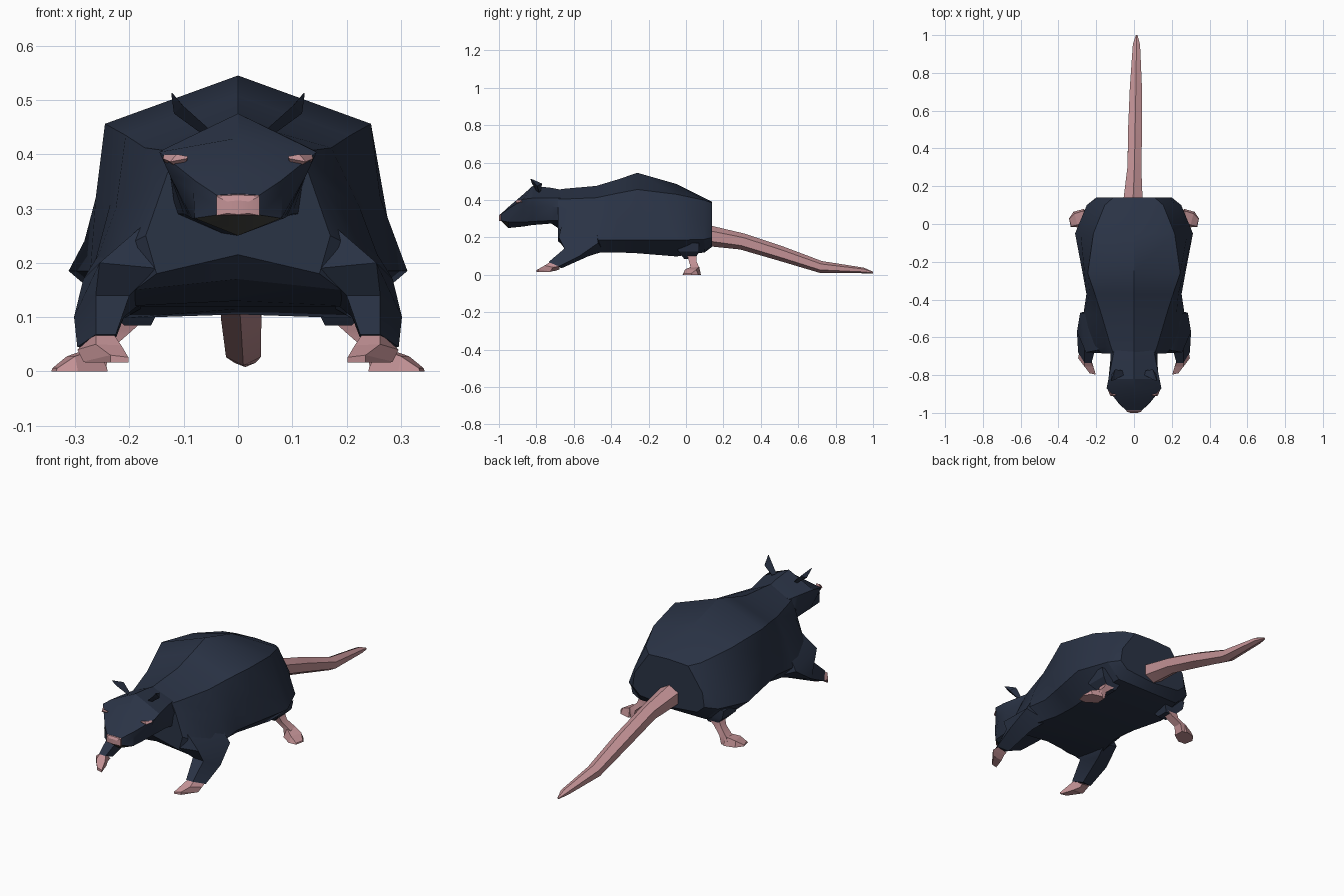
import bpy, bmesh, math
from mathutils import Vector


def material(name, rgb):
    m = bpy.data.materials.new(name)
    m.diffuse_color = (*rgb, 1)
    return m


FUR = material("dark blue fur", (0.023, 0.033, 0.060))
SKIN = material("pink skin", (0.54, 0.285, 0.30))
MOUTH = material("dark grey mouth", (0.06, 0.06, 0.053))


def loft(name, rings, mats, rule=None, smooth=30):
    """Skin closed rings of equal length; end caps included."""
    bm = bmesh.new()
    vs = [[bm.verts.new(p) for p in r] for r in rings]
    n = len(rings[0])
    for a, b in zip(vs, vs[1:]):
        for i in range(n):
            j = (i + 1) % n
            bm.faces.new((a[i], a[j], b[j], b[i]))
    bm.faces.new(vs[0])
    bm.faces.new(vs[-1])
    bmesh.ops.remove_doubles(bm, verts=bm.verts, dist=0.0005)
    bmesh.ops.recalc_face_normals(bm, faces=bm.faces)
    if rule:
        for f in bm.faces:
            f.material_index = rule(f.calc_center_median())
    me = bpy.data.meshes.new(name)
    bm.to_mesh(me)
    bm.free()
    for m in mats:
        me.materials.append(m)
    ob = bpy.data.objects.new(name, me)
    bpy.context.collection.objects.link(ob)
    bpy.ops.object.select_all(action='DESELECT')
    ob.select_set(True)
    bpy.context.view_layer.objects.active = ob
    if smooth:
        bpy.ops.object.shade_smooth_by_angle(angle=math.radians(smooth))
    return ob


def section(y, *half):
    """Half profile from top centre to bottom centre, mirrored to a full ring."""
    right = [(x, y, z) for x, z in half]
    left = [(-x, y, z) for x, z in half[-2:0:-1]]
    return right + left


def tube(path, sides):
    """Rings round a path of (centre, half width, half thickness)."""
    rings = []
    for k, (c, w, h) in enumerate(path):
        d = Vector(path[min(k + 1, len(path) - 1)][0]) - Vector(path[max(k - 1, 0)][0])
        side = d.cross(Vector((0, 0, 1))).normalized()
        up = side.cross(d).normalized()
        rings.append([Vector(c) + side * w * math.cos(t) + up * h * math.sin(t)
                      for t in (2 * math.pi * (i + 0.5) / sides for i in range(sides))])
    return rings


# Body: top, back ridge, flank, widest line, belly edge, belly centre
loft("body", [
    section(-0.685, (0, 0.455), (0.11, 0.405), (0.13, 0.365), (0.17, 0.25), (0.15, 0.18), (0, 0.215)),
    section(-0.65, (0, 0.46), (0.122, 0.405), (0.15, 0.35), (0.21, 0.23), (0.19, 0.15), (0, 0.17)),
    section(-0.48, (0, 0.475), (0.172, 0.412), (0.225, 0.30), (0.268, 0.185), (0.21, 0.12), (0, 0.13)),
    section(-0.37, (0, 0.508), (0.207, 0.435), (0.235, 0.31), (0.252, 0.185), (0.18, 0.12), (0, 0.12)),
    section(-0.26, (0, 0.545), (0.245, 0.456), (0.262, 0.32), (0.272, 0.185), (0.18, 0.115), (0, 0.115)),
    section(-0.05, (0, 0.485), (0.215, 0.43), (0.283, 0.24), (0.312, 0.185), (0.21, 0.098), (0, 0.105)),
    section(0.10, (0, 0.41), (0.155, 0.398), (0.22, 0.27), (0.25, 0.19), (0.18, 0.12), (0, 0.12)),
    section(0.14, (0, 0.39), (0.11, 0.385), (0.19, 0.27), (0.20, 0.20), (0.16, 0.165), (0, 0.15)),
], [FUR])

# Head: crown, brow ridge, side, cheek, jaw; the underside of the muzzle is the mouth
loft("head", [
    section(-0.67, (0, 0.455), (0.105, 0.41), (0.125, 0.36), (0.115, 0.29), (0, 0.24)),
    section(-0.72, (0, 0.465), (0.115, 0.41), (0.125, 0.365), (0.10, 0.29), (0, 0.274)),
    section(-0.82, (0, 0.475), (0.135, 0.41), (0.127, 0.365), (0.09, 0.285), (0, 0.266)),
    section(-0.87, (0, 0.43), (0.145, 0.404), (0.125, 0.36), (0.085, 0.282), (0, 0.258)),
    section(-0.95, (0, 0.362), (0.08, 0.352), (0.082, 0.33), (0.08, 0.282), (0, 0.25)),
    section(-0.988, (0, 0.327), (0.04, 0.325), (0.04, 0.305), (0.04, 0.288), (0, 0.288)),
], [FUR, MOUTH], lambda c: int(c.y < -0.94 and c.z < 0.285))

# Nose
loft("nose", [
    section(-0.982, (0, 0.328), (0.04, 0.326), (0.04, 0.287), (0, 0.287)),
    section(-0.993, (0, 0.325), (0.04, 0.323), (0.04, 0.287), (0, 0.287)),
    section(-1.0, (0, 0.315), (0.02, 0.313), (0.02, 0.291), (0, 0.289)),
], [SKIN])

# Tail
loft("tail", tube([
    ((-0.005, 0.13, 0.207), 0.058, 0.055),
    ((0.002, 0.30, 0.178), 0.042, 0.044),
    ((0.006, 0.50, 0.116), 0.043, 0.040),
    ((0.010, 0.72, 0.042), 0.037, 0.032),
    ((0.013, 0.95, 0.023), 0.022, 0.015),
    ((0.014, 1.00, 0.012), 0.005, 0.004)], 6), [SKIN])


def quad(z, x0, x1, y0, y1, drop=0.0):
    """Level rectangle whose back edge is lowered by drop."""
    return [(x0, y0, z), (x1, y0, z), (x1, y1, z - drop), (x0, y1, z - drop)]


def mirrored(name, rings, mats, smooth=30):
    for side, s in (("right", 1), ("left", -1)):
        loft(f"{side}_{name}", [[(s * p[0], p[1], p[2]) for p in r] for r in rings], mats, None, smooth)


# Front legs (blending out of the shoulder) and inward-pointing paws
mirrored("front_leg", [
    [(0.13, -0.66, 0.25), (0.18, -0.665, 0.265), (0.235, -0.48, 0.25), (0.16, -0.46, 0.22)],
    [(0.15, -0.685, 0.19), (0.255, -0.68, 0.20), (0.285, -0.47, 0.17), (0.18, -0.44, 0.125)],
    [(0.20, -0.645, 0.14), (0.262, -0.65, 0.14), (0.302, -0.57, 0.10), (0.21, -0.52, 0.10)],
    [(0.225, -0.735, 0.068), (0.262, -0.735, 0.068), (0.296, -0.68, 0.045), (0.235, -0.665, 0.035)]], [FUR], 40)
mirrored("front_paw", [
    [(0.23, -0.725, 0.070), (0.262, -0.725, 0.070), (0.290, -0.68, 0.045), (0.24, -0.675, 0.03)],
    [(0.215, -0.755, 0.048), (0.262, -0.755, 0.050), (0.296, -0.71, 0.040), (0.24, -0.695, 0.022)],
    [(0.202, -0.798, 0.026), (0.235, -0.79, 0.030), (0.285, -0.725, 0.018), (0.225, -0.73, 0.016)],
    [(0.202, -0.798, 0.016), (0.235, -0.79, 0.016), (0.28, -0.725, 0.016), (0.225, -0.73, 0.016)]], [SKIN], 0)

# Hind legs: furry thigh, bare shank, splayed foot
mirrored("thigh", [
    quad(0.17, 0.15, 0.26, -0.06, 0.07),
    quad(0.125, 0.14, 0.25, -0.04, 0.07),
    quad(0.085, 0.16, 0.21, -0.01, 0.05)], [FUR])
mirrored("shank", [
    quad(0.125, 0.14, 0.215, 0.0, 0.055),
    quad(0.075, 0.195, 0.235, 0.015, 0.055),
    quad(0.04, 0.235, 0.275, 0.025, 0.07),
    quad(0.0, 0.245, 0.285, 0.02, 0.07)], [SKIN])
mirrored("hind_foot", [
    [(0.24, 0.02, 0.0), (0.265, 0.08, 0.0), (0.265, 0.07, 0.045), (0.25, 0.03, 0.045)],
    [(0.295, -0.018, 0.0), (0.32, 0.065, 0.0), (0.315, 0.055, 0.028), (0.30, -0.005, 0.028)],
    [(0.335, -0.015, 0.0), (0.344, 0.03, 0.0), (0.342, 0.028, 0.006), (0.333, -0.012, 0.006)]], [SKIN], 0)

# Ears: thin pointed leaves
mirrored("ear", [
    [(0.055, -0.80, 0.448), (0.070, -0.785, 0.440), (0.062, -0.775, 0.448)],
    [(0.102, -0.825, 0.490), (0.118, -0.795, 0.475), (0.100, -0.770, 0.488)],
    [(0.121, -0.832, 0.513), (0.123, -0.830, 0.512), (0.121, -0.828, 0.513)]], [FUR], 0)

# Eyes: small slivers set into the brow ridge
mirrored("eye", [
    [(0.137, -0.878, 0.399), (0.138, -0.880, 0.392), (0.135, -0.878, 0.386)],
    [(0.113, -0.907, 0.400), (0.125, -0.910, 0.386), (0.113, -0.895, 0.376)],
    [(0.092, -0.907, 0.396), (0.094, -0.909, 0.392), (0.094, -0.905, 0.388)]], [SKIN], 0)
